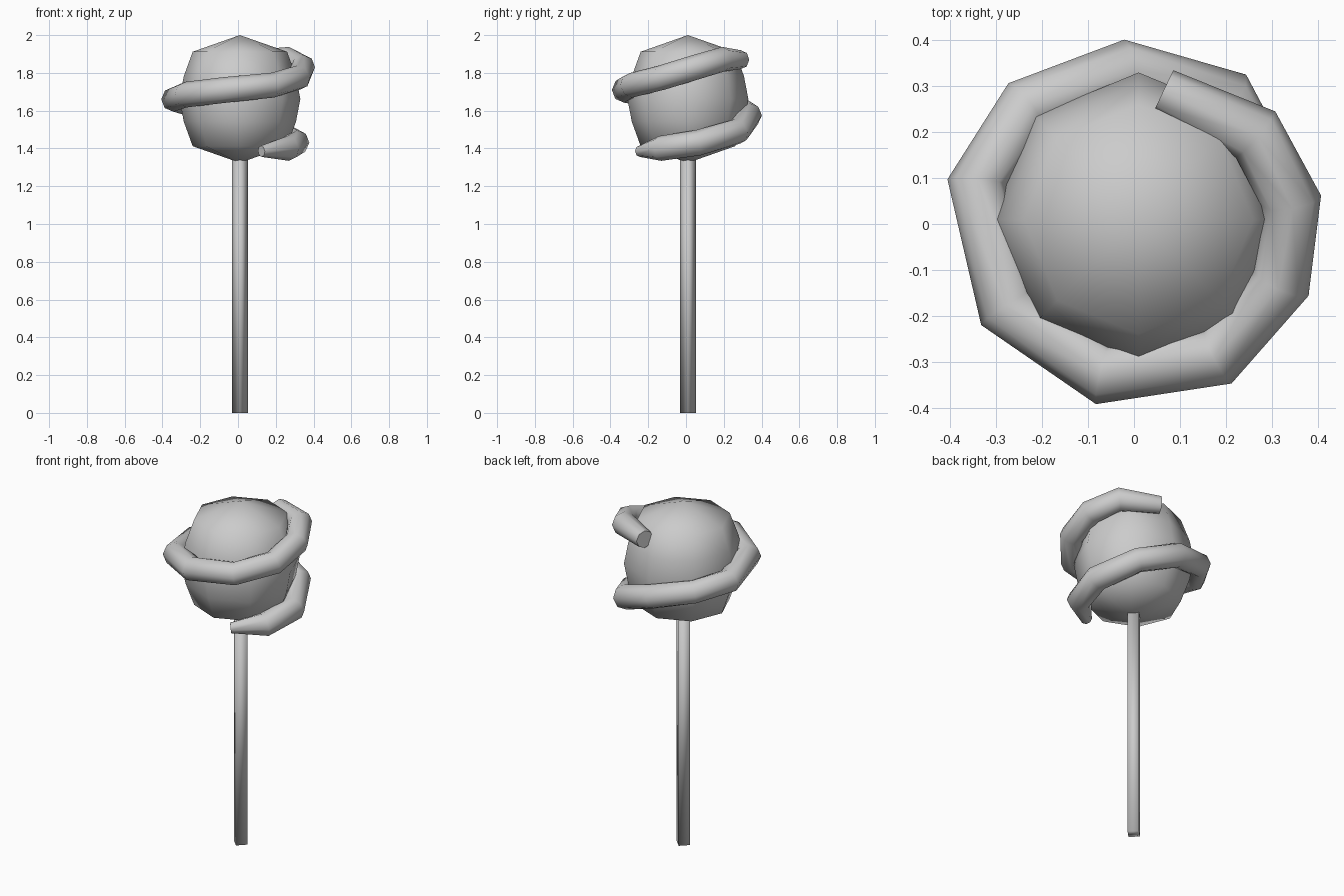
import bpy, bmesh, math
from mathutils import Vector

if "Cube" in bpy.data.objects:
    bpy.data.objects.remove(bpy.data.objects["Cube"])

CX, CY = 0.01, 0.01   # stem axis

grey = bpy.data.materials.new("light grey")
grey.diffuse_color = (0.6, 0.6, 0.6, 1)
grey.use_nodes = True
grey.node_tree.nodes["Principled BSDF"].inputs["Base Color"].default_value = grey.diffuse_color


def ring(bm, centre, u, v, r, n):
    return [bm.verts.new(centre + r * (math.cos(a) * u + math.sin(a) * v))
            for a in (math.tau * i / n for i in range(n))]


def loft(name, rings_spec, n):
    """Skin a chain of rings (centre, u, v, radius) and close both ends."""
    bm = bmesh.new()
    rings = [ring(bm, *s, n) for s in rings_spec]
    for a, b in zip(rings, rings[1:]):
        for i in range(n):
            j = (i + 1) % n
            bm.faces.new((a[i], a[j], b[j], b[i]))
    bm.faces.new(rings[0])
    bm.faces.new(rings[-1])
    bmesh.ops.remove_doubles(bm, verts=bm.verts, dist=1e-4)
    bmesh.ops.recalc_face_normals(bm, faces=bm.faces)
    for f in bm.faces:
        f.smooth = len(f.verts) <= 4 and f.calc_area() > 0
    me = bpy.data.meshes.new(name)
    bm.to_mesh(me)
    bm.free()
    me.materials.append(grey)
    ob = bpy.data.objects.new(name, me)
    bpy.context.collection.objects.link(ob)
    return ob


X, Y, Z = Vector((1, 0, 0)), Vector((0, 1, 0)), Vector((0, 0, 1))


def lathe(name, profile, n):
    return loft(name, [(Vector((CX, CY, z)), X, Y, r) for r, z in profile], n)


# stick: four-sided post
lathe("stick", [(0.043, 0), (0.043, 1.36)], 4)

# ball: eight-sided faceted globe
half = [(0.00001, 0.338), (0.25, 0.25), (0.297, 0.12), (0.32, 0)]
profile = half + [(r, -h) for r, h in reversed(half[:-1])]
lathe("ball", [(r, 1.662 + h) for r, h in profile], 8)

# coil: tube winding down around the ball (angle, distance, height, thickness)
stations = [(79, 0.285, 1.87, 0.05), (36, 0.315, 1.872, 0.066),
            (7, 0.335, 1.83, 0.066), (-24, 0.34, 1.775, 0.066),
            (-60, 0.345, 1.735, 0.066), (-103, 0.345, 1.71, 0.068),
            (-146, 0.345, 1.685, 0.068), (-193, 0.36, 1.66, 0.066),
            (-225, 0.345, 1.63, 0.066), (-265, 0.325, 1.575, 0.068),
            (-306, 0.325, 1.49, 0.068), (-350, 0.305, 1.43, 0.068),
            (-390, 0.295, 1.40, 0.066), (-426, 0.28, 1.385, 0.03)]
path = [Vector((CX + d * math.cos(math.radians(a)),
                CY + d * math.sin(math.radians(a)), z)) for a, d, z, _ in stations]
spec = []
for i, p in enumerate(path):
    t = (path[min(i + 1, len(path) - 1)] - path[max(i - 1, 0)]).normalized()
    u = t.cross(Z).normalized()
    spec.append((p, u, u.cross(t), stations[i][3]))
loft("coil", spec, 8)
